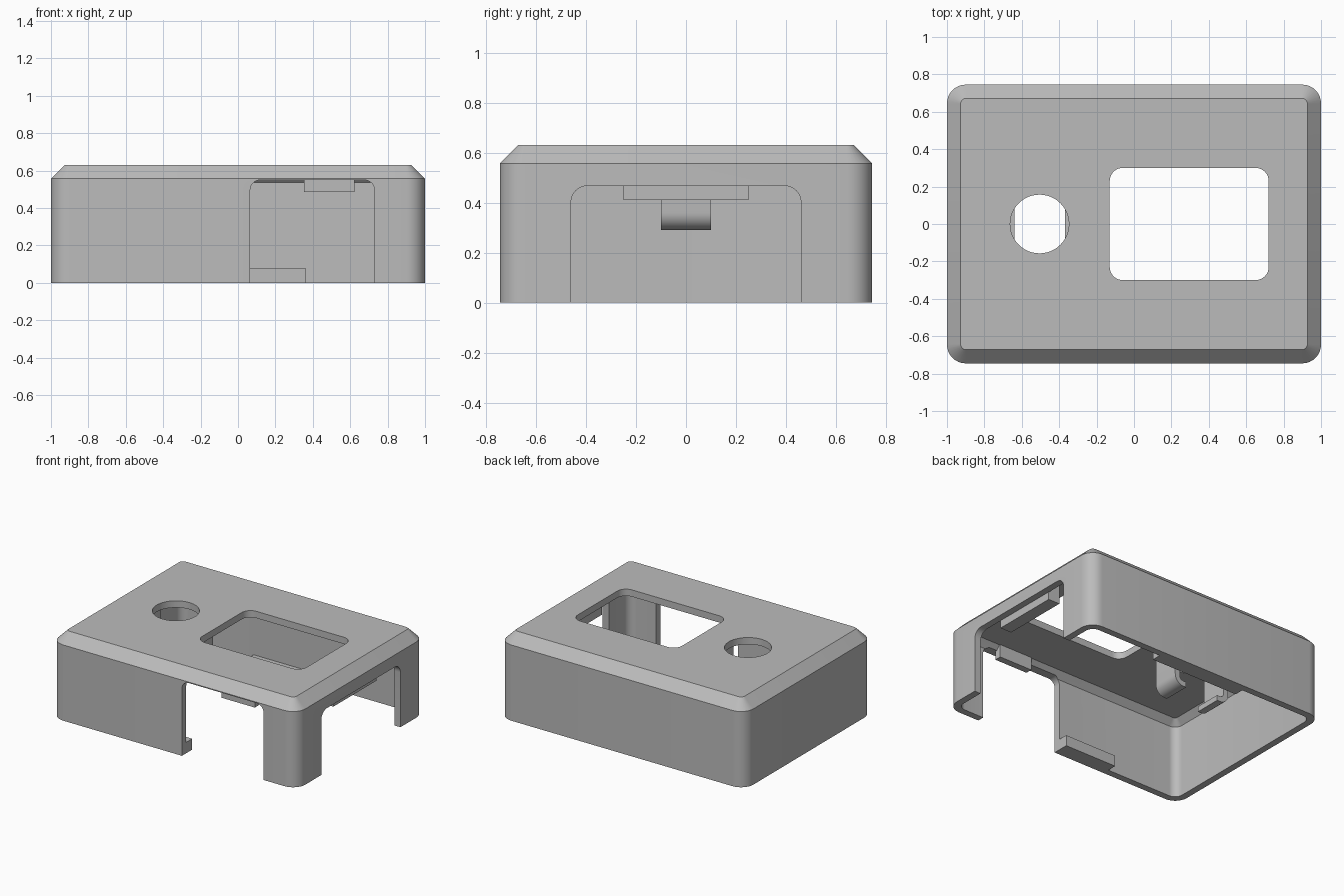
import bpy, bmesh
from math import sin, cos, pi, radians
from mathutils import Vector

if "Cube" in bpy.data.objects:
    bpy.data.objects.remove(bpy.data.objects["Cube"], do_unlink=True)

GREY = bpy.data.materials.new("matte_grey")
GREY.use_nodes = True
GREY.diffuse_color = (0.5, 0.5, 0.5, 1)
GREY.node_tree.nodes["Principled BSDF"].inputs["Base Color"].default_value = (0.5, 0.5, 0.5, 1)


def rounded(a0, a1, b0, b1, r, seg=8):
    """Rounded rectangle as 2D points, counter-clockwise."""
    corners = [(a1 - r, b1 - r), (a0 + r, b1 - r), (a0 + r, b0 + r), (a1 - r, b0 + r)]
    return [(ca + r * cos(t), cb + r * sin(t))
            for q, (ca, cb) in enumerate(corners)
            for t in [(q + i / seg) * pi / 2 for i in range(seg + 1)]]


def loft(name, rings):
    """Closed solid through rings of equal point count."""
    bm = bmesh.new()
    loops = [[bm.verts.new(p) for p in ring] for ring in rings]
    n = len(loops[0])
    for lo, hi in zip(loops, loops[1:]):
        for i in range(n):
            j = (i + 1) % n
            bm.faces.new((lo[i], lo[j], hi[j], hi[i]))
    bm.faces.new(loops[0][::-1])
    bm.faces.new(loops[-1])
    bmesh.ops.recalc_face_normals(bm, faces=bm.faces)
    mesh = bpy.data.meshes.new(name)
    bm.to_mesh(mesh)
    bm.free()
    mesh.materials.append(GREY)
    ob = bpy.data.objects.new(name, mesh)
    bpy.context.collection.objects.link(ob)
    return ob


def prism(name, pts, axis, lo, hi):
    """Extrude a 2D outline along x, y or z."""
    place = {"x": lambda a, b, h: (h, a, b),
             "y": lambda a, b, h: (a, h, b),
             "z": lambda a, b, h: (a, b, h)}[axis]
    return loft(name, [[Vector(place(a, b, h)) for a, b in pts] for h in (lo, hi)])


def box(name, x0, x1, y0, y1, z0, z1):
    return prism(name, [(x0, y0), (x1, y0), (x1, y1), (x0, y1)], "z", z0, z1)


def body(name, levels):
    """Stack of rounded rectangles: half width, half depth, radius, height."""
    return loft(name, [[Vector((x, y, z)) for x, y in rounded(-w, w, -d, d, r)]
                       for w, d, r, z in levels])


def smooth(ob):
    bpy.ops.object.select_all(action="DESELECT")
    ob.select_set(True)
    bpy.context.view_layer.objects.active = ob
    bpy.ops.object.shade_smooth_by_angle(angle=radians(30))


# Chamfered outer shell
T = 0.05
shell = body("case_shell", [(1, 0.745, 0.1, 0), (1, 0.745, 0.1, 0.557),
                            (0.927, 0.672, 0.03, 0.63)])

# Cutters: cavity, display window, button hole, front and side openings
cutters = [
    body("cavity_cutter", [(1 - T, 0.745 - T, 0.06, -0.1), (1 - T, 0.745 - T, 0.06, 0.536),
                           (0.906, 0.651, 0.02, 0.58)]),
    prism("window_cutter", rounded(-0.13, 0.72, -0.3, 0.3, 0.07), "z", 0.5, 0.8),
    prism("button_cutter", rounded(-0.662, -0.348, -0.157, 0.157, 0.1569, 12), "z", 0.5, 0.8),
    prism("front_cutter", rounded(0.065, 0.73, -0.4, 0.55, 0.055), "y", -0.9, -0.67),
    prism("side_cutter", rounded(-0.46, 0.46, -0.4, 0.467, 0.065), "x", 0.92, 1.2),
]
bpy.context.view_layer.objects.active = shell
for c in cutters:
    c.hide_render = True
    mod = shell.modifiers.new(c.name, "BOOLEAN")
    mod.operation, mod.solver, mod.object = "DIFFERENCE", "EXACT", c
    bpy.ops.object.modifier_apply(modifier=mod.name)
    bpy.data.objects.remove(c, do_unlink=True)
smooth(shell)

# Retaining bars above the openings
box("side_retainer", 0.86, 0.952, -0.25, 0.25, 0.41, 0.583)
box("front_retainer", 0.353, 0.623, -0.695, -0.645, 0.485, 0.583)

# Snap ledges along the bottom rim; the front one ends at the opening
box("back_snap_ledge", -0.36, 0.36, 0.625, 0.697, 0, 0.08)
box("front_snap_ledge", -0.36, 0.065, -0.697, -0.625, 0, 0.08)

# Pair of curled hooks facing each other under the button hole
MID, TIP, OUT, LOW, R = -0.505, 0.135, 0.23, 0.29, 0.07
W = 0.04


def arc(cx, cz, r, start, end, n=8):
    return [(cx + r * cos(start + (end - start) * i / n),
             cz + r * sin(start + (end - start) * i / n)) for i in range(n + 1)]


outer = arc(OUT - R, LOW + R, R, -pi / 2, 0)
inner = arc(OUT - R, LOW + R, R - W, 0, -pi / 2)
profile = ([(TIP, LOW)] + outer + [(OUT, 0.585), (OUT - W, 0.585)]
           + inner + [(TIP, LOW + W)])
for side, s in (("left", 1), ("right", -1)):
    hook = prism(side + "_button_hook", [(MID + s * x, z) for x, z in profile], "y", -0.1, 0.1)
    smooth(hook)
